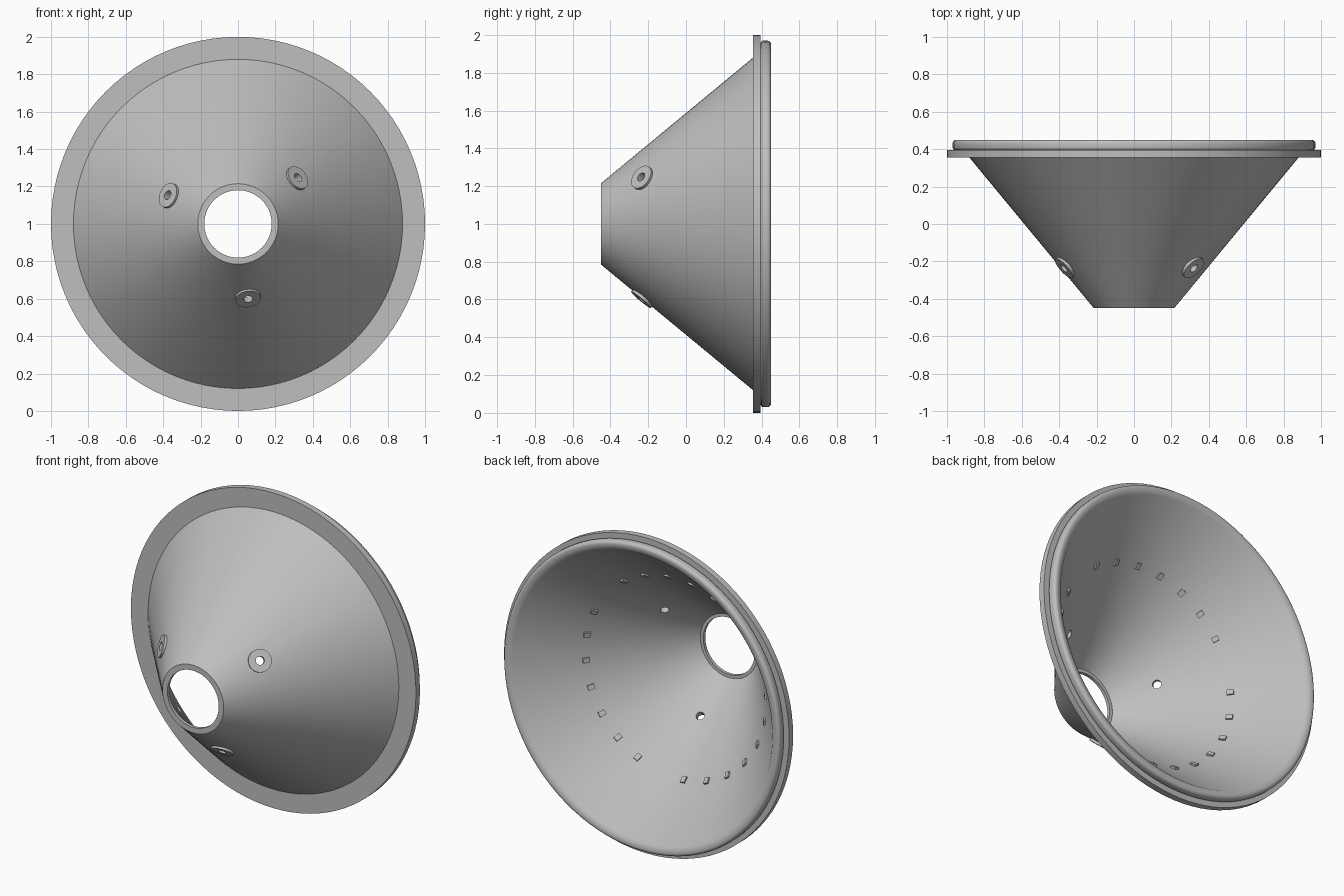
import bpy, bmesh, math
from mathutils import Matrix, Vector

if "Cube" in bpy.data.objects:
    bpy.data.objects.remove(bpy.data.objects["Cube"], do_unlink=True)

# One plain grey material
grey = bpy.data.materials.new("plain_grey")
grey.use_nodes = True
colour = (0.52, 0.52, 0.52, 1)
grey.diffuse_color = colour
next(n for n in grey.node_tree.nodes
     if n.type == 'BSDF_PRINCIPLED').inputs["Base Color"].default_value = colour

CENTRE = Vector((0, 0, 1))
SLOPE = 0.826        # growth of the cone radius along y
WALL = 0.035         # radial wall thickness
FRONT = -0.45


def outer_radius(y):
    return 0.215 + SLOPE * (y - FRONT)


def frame(z_axis, x_axis, origin):
    """Matrix whose local z follows z_axis."""
    z, x = z_axis.normalized(), x_axis.normalized()
    m = Matrix((x, z.cross(x), z)).transposed().to_4x4()
    return Matrix.Translation(origin) @ m


def cone_frame(degrees, y, inside=False):
    """Frame on the cone wall, with local z pointing away from the wall."""
    a = math.radians(degrees)
    radial = Vector((math.cos(a), 0, math.sin(a)))
    tangent = Vector((-math.sin(a), 0, math.cos(a)))
    normal = radial - Vector((0, SLOPE, 0))
    radius = outer_radius(y) - (WALL if inside else 0)
    origin = CENTRE + radial * radius + Vector((0, y, 0))
    return frame(-normal if inside else normal, tangent, origin)


def finish(name, bm, matrix):
    bmesh.ops.transform(bm, matrix=matrix, verts=bm.verts)
    bmesh.ops.recalc_face_normals(bm, faces=bm.faces)
    mesh = bpy.data.meshes.new(name)
    bm.to_mesh(mesh)
    bm.free()
    mesh.materials.append(grey)
    obj = bpy.data.objects.new(name, mesh)
    bpy.context.collection.objects.link(obj)
    return obj


def activate(obj):
    bpy.ops.object.select_all(action='DESELECT')
    obj.select_set(True)
    bpy.context.view_layer.objects.active = obj


def smooth(obj):
    activate(obj)
    bpy.ops.object.shade_smooth_by_angle(angle=math.radians(32))


def lathe(name, profile, segments, matrix):
    """Spin a closed (radius, height) profile around local z."""
    bm = bmesh.new()
    vs = [bm.verts.new((r, 0, h)) for r, h in profile]
    es = [bm.edges.new((v, vs[i - 1])) for i, v in enumerate(vs)]
    bmesh.ops.spin(bm, geom=vs + es, axis=(0, 0, 1), cent=(0, 0, 0),
                   angle=math.tau, steps=segments, use_merge=True)
    bmesh.ops.remove_doubles(bm, verts=bm.verts, dist=1e-5)
    return finish(name, bm, matrix)


def rounded(cx, cy, radius, start, steps=4):
    """Quarter arc for a rounded profile corner."""
    return [(cx + radius * math.cos(math.radians(start + 90 * i / steps)),
             cy + radius * math.sin(math.radians(start + 90 * i / steps)))
            for i in range(steps + 1)]


# Conical shell with flange, rounded back bead and a front lip
profile = [(0.18, FRONT), (0.215, FRONT), (outer_radius(0.355), 0.355),
           (1.0, 0.355), (1.0, 0.395)]
profile += rounded(0.955, 0.41, 0.015, -90)
profile += rounded(0.95, 0.43, 0.02, 0)
profile += [(0.932, 0.447), (outer_radius(0.437) - WALL, 0.437),
            (outer_radius(-0.43) - WALL + 0.004, -0.43), (0.18, -0.43)]
shell = lathe("reflector_shell", profile, 96,
              frame(Vector((0, 1, 0)), Vector((1, 0, 0)), CENTRE))

# Three screw bosses with holes through the wall
for i in range(3):
    place = cone_frame(37.7 + 120 * i, -0.23)
    bm = bmesh.new()
    bmesh.ops.create_cone(bm, cap_ends=True, segments=32,
                          radius1=0.025, radius2=0.025, depth=0.2)
    cutter = finish("hole_cutter", bm, place)
    cutter.hide_render = True
    activate(shell)
    cut = shell.modifiers.new("hole", 'BOOLEAN')
    cut.operation, cut.solver, cut.object = 'DIFFERENCE', 'EXACT', cutter
    bpy.ops.object.modifier_apply(modifier=cut.name)
    bpy.data.objects.remove(cutter, do_unlink=True)
    smooth(lathe(f"screw_boss_{i + 1}",
                 [(0.025, -0.015), (0.068, -0.015), (0.068, 0.012), (0.025, 0.012)],
                 32, place))
smooth(shell)

# Small tabs around the inside: three groups of seven
for group in range(3):
    for k in range(1, 8):
        bm = bmesh.new()
        bmesh.ops.create_cube(bm, size=1)
        bmesh.ops.scale(bm, vec=(0.03, 0.04, 0.02), verts=bm.verts)
        finish(f"inner_tab_{group * 7 + k}", bm,
               cone_frame(40 + 120 * group + 15 * k, 0.1, inside=True))
